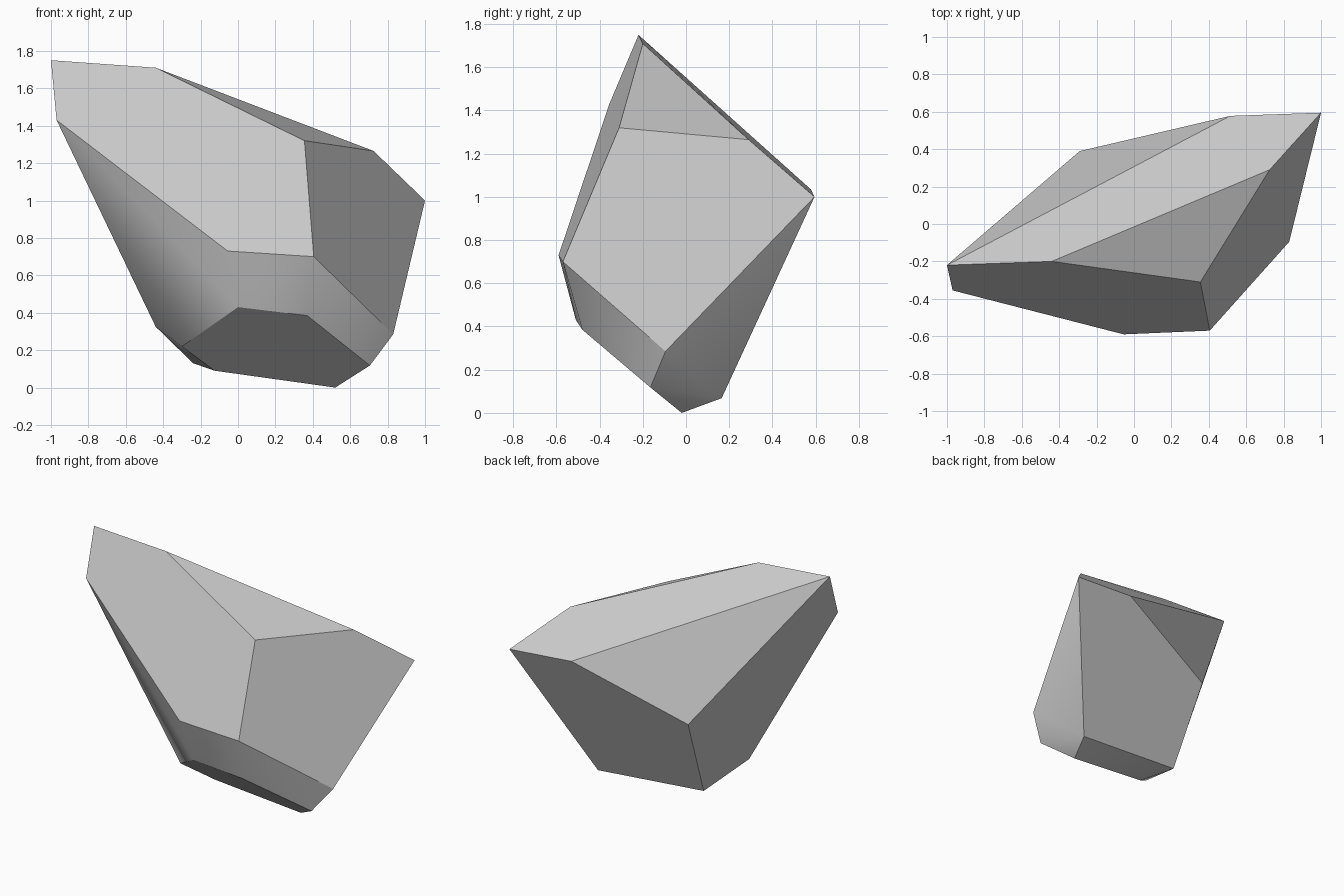
import bpy, bmesh, math

if "Cube" in bpy.data.objects:
    bpy.data.objects.remove(bpy.data.objects["Cube"])

# Corner points of the boulder, grouped by region
top_facet = [(-1, -.22, 1.75), (-.44, -.20, 1.71), (.725, .29, 1.265),
             (1, .595, 1.0), (.515, .578, 1.035)]
front_facet = [(-.97, -.355, 1.43), (.355, -.31, 1.32),
               (.405, -.57, .70), (-.055, -.59, .73)]
underside = [(0, -.51, .43), (.37, -.48, .385), (.705, -.165, .118),
             (.52, -.02, 0), (-.125, -.08, .09), (-.30, -.23, .22)]
back_and_sides = [(-.29, .39, .72), (.59, .165, .068), (-.24, .14, .13),
                  (-.44, -.095, .325), (.83, -.095, .285)]

# Wrap the corners in a convex hull and merge coplanar triangles into facets
bm = bmesh.new()
for p in top_facet + front_facet + underside + back_and_sides:
    bm.verts.new(p)
bmesh.ops.convex_hull(bm, input=bm.verts[:])
bmesh.ops.dissolve_limit(bm, angle_limit=math.radians(3),
                         verts=bm.verts[:], edges=bm.edges[:])
bmesh.ops.recalc_face_normals(bm, faces=bm.faces[:])

mesh = bpy.data.meshes.new("boulder")
bm.to_mesh(mesh)
bm.free()
boulder = bpy.data.objects.new("boulder", mesh)
bpy.context.collection.objects.link(boulder)

# Soften only the shallow creases
bpy.context.view_layer.objects.active = boulder
boulder.select_set(True)
bpy.ops.object.shade_smooth_by_angle(angle=math.radians(30))
